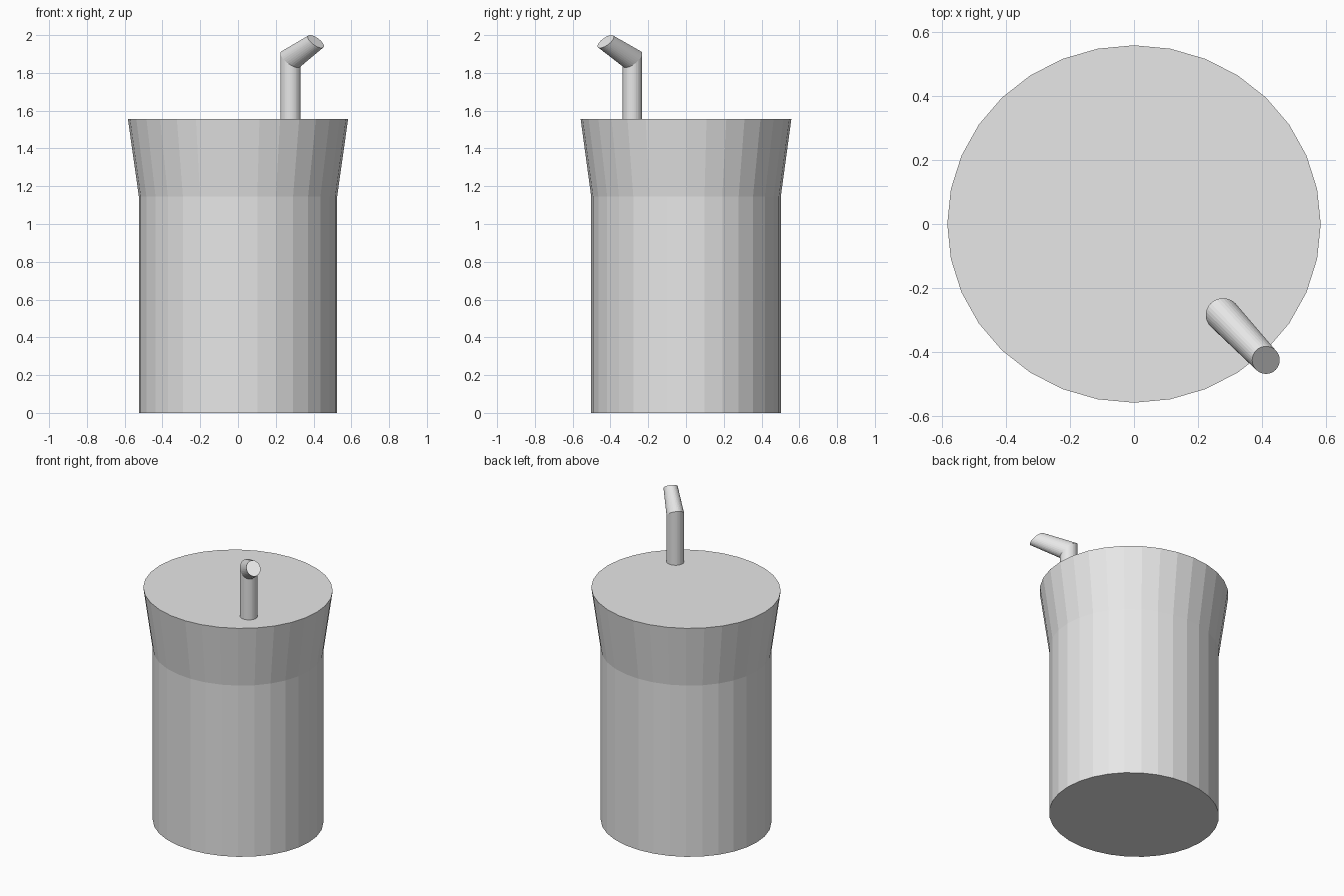
import bpy, bmesh
from math import cos, sin, tau, sqrt

old = bpy.data.objects.get("Cube")
if old:
    bpy.data.objects.remove(old)

SIDES = 32
grey = bpy.data.materials.new("plain_grey")
grey.use_nodes = True
grey.diffuse_color = (0.8, 0.8, 0.8, 1)
grey.node_tree.nodes["Principled BSDF"].inputs["Base Color"].default_value = (0.8, 0.8, 0.8, 1)


def loft(name, rings):
    """Closed tube through rings of (x, y, z, x radius, y radius, slope toward front left)."""
    bm = bmesh.new()
    loops = []
    for cx, cy, cz, rx, ry, slope in rings:
        loop = []
        for i in range(SIDES):
            dx, dy = rx * cos(tau * i / SIDES), ry * sin(tau * i / SIDES)
            loop.append(bm.verts.new((cx + dx, cy + dy, cz - slope * (dx - dy) / sqrt(2))))
        loops.append(loop)
    for low, high in zip(loops, loops[1:]):
        for i in range(SIDES):
            j = (i + 1) % SIDES
            bm.faces.new((low[i], low[j], high[j], high[i]))
    bm.faces.new(loops[0][::-1])
    bm.faces.new(loops[-1])
    bmesh.ops.recalc_face_normals(bm, faces=bm.faces)
    mesh = bpy.data.meshes.new(name)
    bm.to_mesh(mesh)
    bm.free()
    mesh.materials.append(grey)
    obj = bpy.data.objects.new(name, mesh)
    bpy.context.collection.objects.link(obj)
    return obj


# Cup: straight body with a flared upper part
loft("cup", [
    (0, 0, 0, 0.525, 0.502, 0),
    (0, 0, 1.146, 0.525, 0.502, 0),
    (0, 0, 1.556, 0.583, 0.558, 0),
])

# Straw: upright tube, mitred bend, slightly tapered mouthpiece
loft("straw", [
    (0.278, -0.284, 1.55, 0.054, 0.052, 0),
    (0.278, -0.284, 1.872, 0.054, 0.052, 0.83),
    (0.412, -0.425, 1.966, 0.043, 0.043, 0.79),
])
